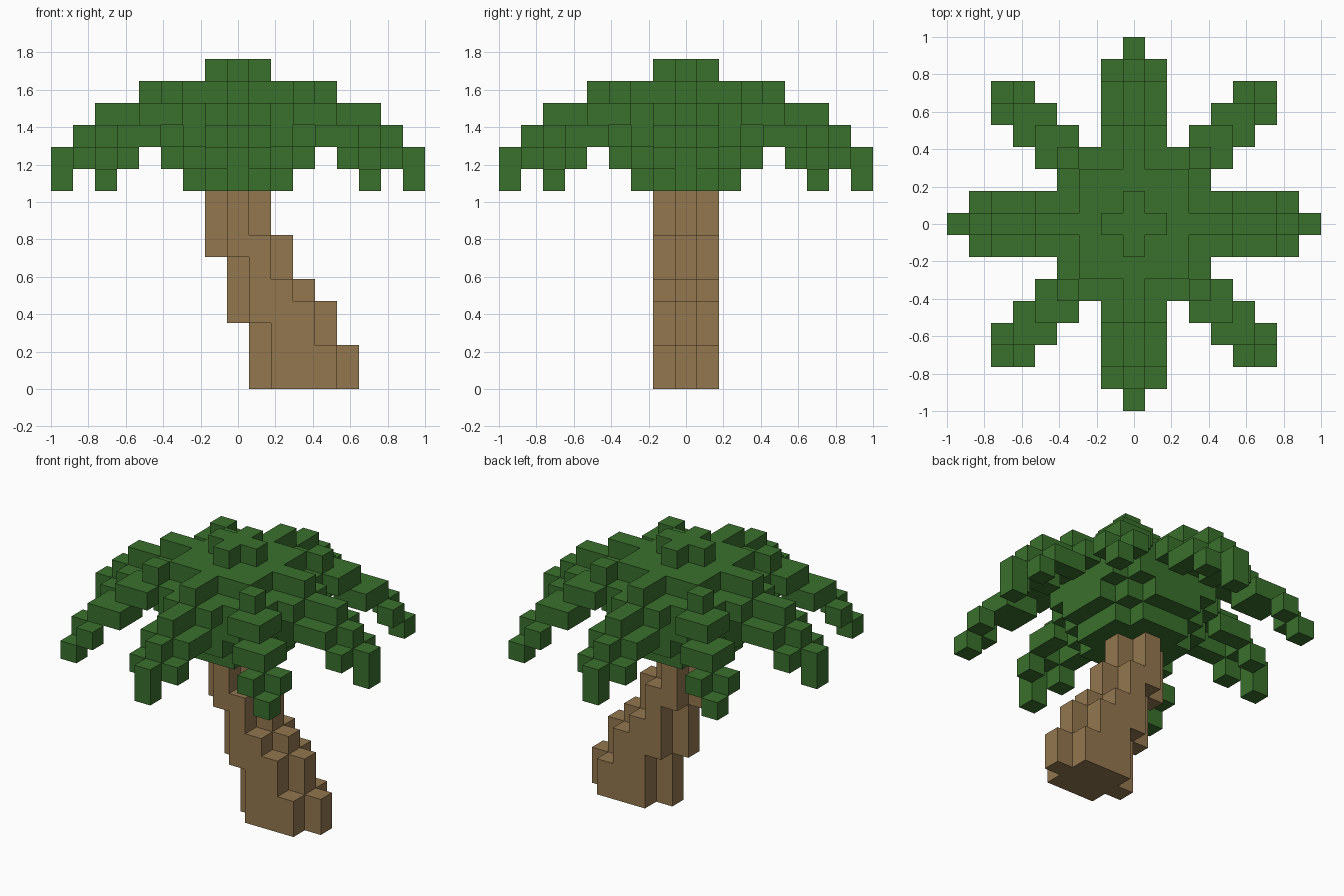
import bpy, bmesh
from mathutils import Vector

if "Cube" in bpy.data.objects:
    bpy.data.objects.remove(bpy.data.objects["Cube"], do_unlink=True)

U = 2 / 17  # edge length of one block


def material(name, rgb):
    m = bpy.data.materials.new(name)
    m.use_nodes = True
    m.diffuse_color = (*rgb, 1)
    m.node_tree.nodes["Principled BSDF"].inputs["Base Color"].default_value = (*rgb, 1)
    return m


leaf = material("leaf green", (0.042, 0.160, 0.026))
bark = material("bark brown", (0.290, 0.184, 0.078))


def build(name, cells, mat):
    """Skin a set of (x, y, layer) blocks, keeping only the outer faces."""
    cells = set(cells)
    bm = bmesh.new()
    for c in cells:
        centre = Vector((c[0], c[1], c[2] + 0.5))
        for axis in range(3):
            for sign in (-1, 1):
                beside = list(c)
                beside[axis] += sign
                if tuple(beside) in cells:
                    continue
                n, a, b = Vector(), Vector(), Vector()
                n[axis] = sign / 2
                a[(axis + 1) % 3] = 0.5
                b[(axis + 2) % 3] = 0.5 * sign
                corners = (-a - b, a - b, a + b, b - a)
                bm.faces.new([bm.verts.new((centre + n + k) * U) for k in corners])
    bmesh.ops.remove_doubles(bm, verts=bm.verts[:], dist=0.001)
    bmesh.ops.dissolve_limit(bm, angle_limit=0.01, verts=bm.verts[:], edges=bm.edges[:])
    mesh = bpy.data.meshes.new(name)
    bm.to_mesh(mesh)
    bm.free()
    mesh.materials.append(mat)
    ob = bpy.data.objects.new(name, mesh)
    bpy.context.collection.objects.link(ob)


def box(xs, ys, zs):
    return {(x, y, z) for x in xs for y in ys for z in zs}


def span(a, b):
    return range(a, b + 1)


def disc(layer, reach, total):
    """Stepped octagon: a square with its corners cut away."""
    r = span(-reach, reach)
    return {(x, y, layer) for x in r for y in r if abs(x) + abs(y) <= total}


def turn(cells, times):
    for _ in range(times):
        cells = {(-y, x, z) for x, y, z in cells}
    return cells


# Leaning trunk: x range per layer, with the corners notched
spans = [(1, 5), (1, 5), (1, 4), (0, 4), (0, 3), (0, 2), (-1, 2), (-1, 1), (-1, 1)]
trunk = set()
for z, (lo, hi) in enumerate(spans):
    trunk |= box(span(lo, hi), [0], [z])
    trunk |= box(span(lo + 1, hi - 1), [-1, 1], [z])
build("trunk", trunk, bark)

# Crown: small cross on top, stepped dome below
build("crown_top", disc(14, 1, 1), leaf)
core = disc(13, 2, 4) | disc(12, 3, 5) | disc(11, 3, 5) | disc(10, 3, 4) | disc(9, 2, 3)
build("crown_core", core, leaf)

# Straight frond: raised middle rib, side leaves one layer lower, hanging tip
straight = box([3, 4], [0], [13]) | box([5, 6], [0], [12]) | box([7], [0], [11])
straight |= box([8], [0], [9, 10])
for side in (-1, 1):
    straight |= box([3, 4], [side], [12]) | box([5, 6], [side], [11])
    straight |= box([7], [side], [10])

# Diagonal frond: overlapping slabs stepping down to a single block
diagonal = {(3, 3, 13), (5, 6, 10), (6, 5, 10), (6, 6, 9)}
diagonal |= box([3, 4], [3, 4], [12]) | box([4, 5], [4, 5], [11])

for i, side in enumerate(("left", "back", "right", "front")):
    build(side + "_frond", turn(straight, i), leaf)
for i, corner in enumerate(("back_left", "back_right", "front_right", "front_left")):
    build(corner + "_frond", turn(diagonal, i), leaf)
